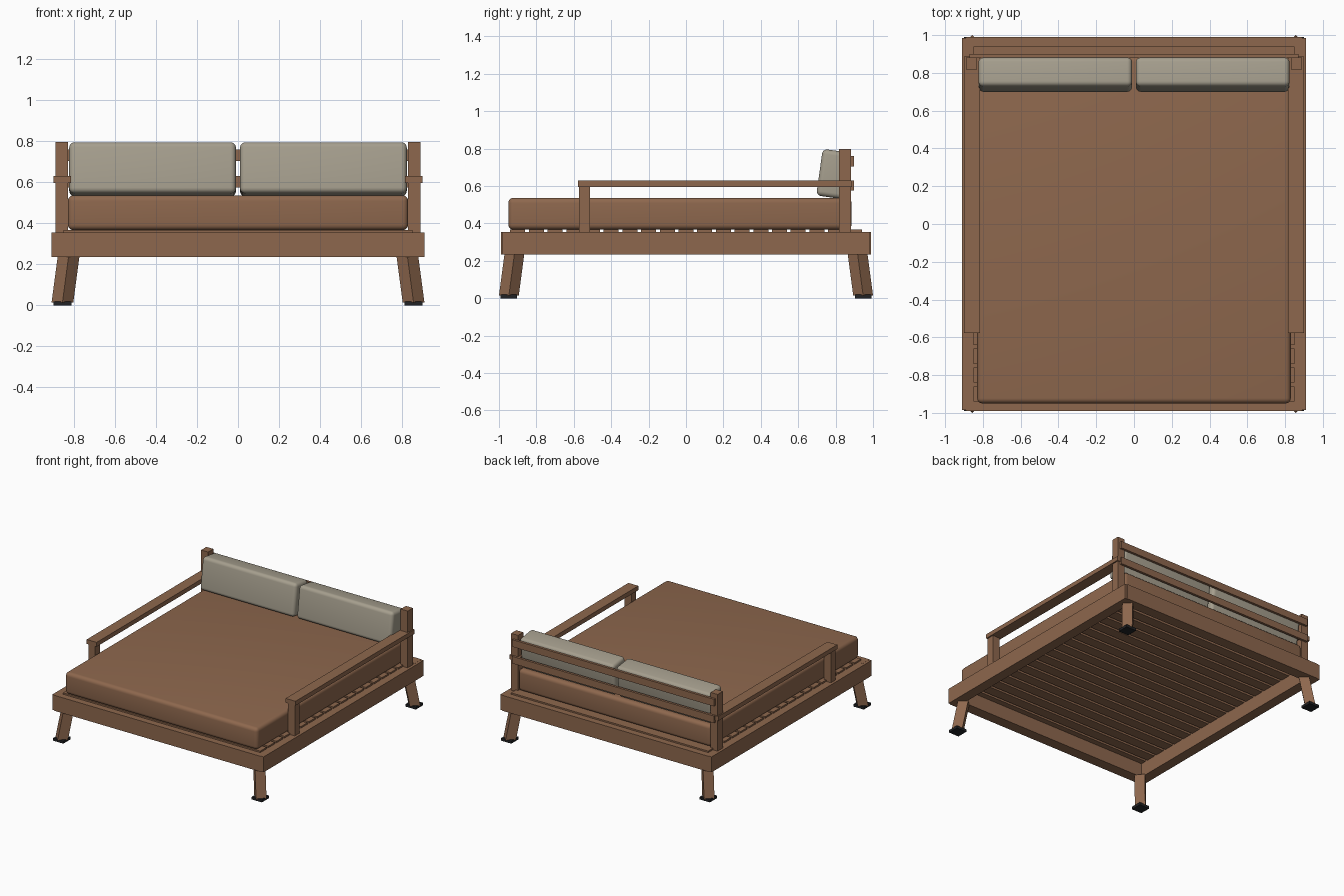
import bpy, bmesh, math
from mathutils import Matrix, Vector

if "Cube" in bpy.data.objects:
    bpy.data.objects.remove(bpy.data.objects["Cube"])


def material(name, rgb):
    m = bpy.data.materials.new(name)
    m.diffuse_color = (*rgb, 1)
    m.use_nodes = True
    m.node_tree.nodes["Principled BSDF"].inputs["Base Color"].default_value = m.diffuse_color
    return m


BROWN = material("warm brown", (0.27, 0.137, 0.075))
GREY = material("warm grey fabric", (0.38, 0.345, 0.27))
BLACK = material("black rubber", (0.015, 0.016, 0.018))


def finish(name, bm, mat):
    bmesh.ops.recalc_face_normals(bm, faces=bm.faces)
    me = bpy.data.meshes.new(name)
    bm.to_mesh(me)
    bm.free()
    me.materials.append(mat)
    ob = bpy.data.objects.new(name, me)
    bpy.context.collection.objects.link(ob)
    return ob


def box(name, x, y, z, mat=BROWN, bevel=0.0, tilt=0.0):
    """Box from (min, max) ranges, with optional rounded edges and tilt about x."""
    size = [r[1] - r[0] for r in (x, y, z)]
    bm = bmesh.new()
    bmesh.ops.create_cube(bm, size=1)
    bmesh.ops.scale(bm, vec=size, verts=bm.verts)
    if bevel:
        bmesh.ops.bevel(bm, geom=bm.edges[:], offset=bevel, segments=5,
                        profile=0.5, affect='EDGES')
        for f in bm.faces:
            f.smooth = True
    bm.transform(Matrix.Rotation(tilt, 4, 'X'))
    centre = [(r[0] + r[1]) / 2 for r in (x, y, z)]
    bmesh.ops.translate(bm, vec=centre, verts=bm.verts)
    return finish(name, bm, mat)


def span(s, a, b):
    return tuple(sorted((s * a, s * b)))


def leg(name, sx, sy):
    """Square leg turned 45 degrees and splayed towards the corner."""
    bm = bmesh.new()
    rings = []
    for cx, cy, z in ((0.856, 0.947, 0.015), (0.826, 0.917, 0.24)):
        r = 0.053
        rings.append([bm.verts.new((sx * cx + dx * r, sy * cy + dy * r, z))
                      for dx, dy in ((1, 0), (0, 1), (-1, 0), (0, -1))])
    lo, hi = rings
    bm.faces.new(lo)
    bm.faces.new(hi)
    for i in range(4):
        j = (i + 1) % 4
        bm.faces.new((lo[i], lo[j], hi[j], hi[i]))
    finish(name, bm, BROWN)


# Base frame
for s, n in ((-1, "left"), (1, "right")):
    box(f"{n}_frame_board", span(s, 0.83, 0.91), (-0.985, 0.985), (0.235, 0.355))
for s, n in ((-1, "front"), (1, "back")):
    box(f"{n}_frame_board", (-0.89, 0.89), span(s, 0.905, 0.99), (0.235, 0.3555))

# Splayed legs with rubber feet
for sx, nx in ((-1, "left"), (1, "right")):
    for sy, ny in ((-1, "front"), (1, "back")):
        leg(f"{ny}_{nx}_leg", sx, sy)
        box(f"{ny}_{nx}_foot", span(sx, 0.812, 0.9), span(sy, 0.903, 0.991),
            (0, 0.02), BLACK)

# Slats across the frame
count, pitch = 19, 0.1
for i in range(count):
    c = (i - (count - 1) / 2) * pitch
    box(f"slat_{i + 1}", (-0.85, 0.85), (c - 0.04, c + 0.04), (0.345, 0.367))

# Mattress
box("mattress", (-0.83, 0.83), (-0.95, 0.885), (0.367, 0.537), BROWN, bevel=0.028)

# Arm posts, back posts and armrests
for s, n in ((-1, "left"), (1, "right")):
    box(f"{n}_back_post", span(s, 0.83, 0.89), (0.818, 0.882), (0.35, 0.797))
    box(f"{n}_arm_post", span(s, 0.83, 0.89), (-0.572, -0.513), (0.35, 0.6))
    box(f"{n}_armrest", span(s, 0.815, 0.9), (-0.577, 0.888), (0.596, 0.63))

# Back rails
for z, n in ((0.575, "lower"), (0.705, "upper")):
    box(f"{n}_back_rail", (-0.87, 0.87), (0.88, 0.899), (z, z + 0.055))

# Leaning back cushions
for s, n in ((-1, "left"), (1, "right")):
    box(f"{n}_back_cushion", span(s, 0.01, 0.823), (0.713, 0.868), (0.538, 0.789),
        GREY, bevel=0.026, tilt=math.radians(-8))
